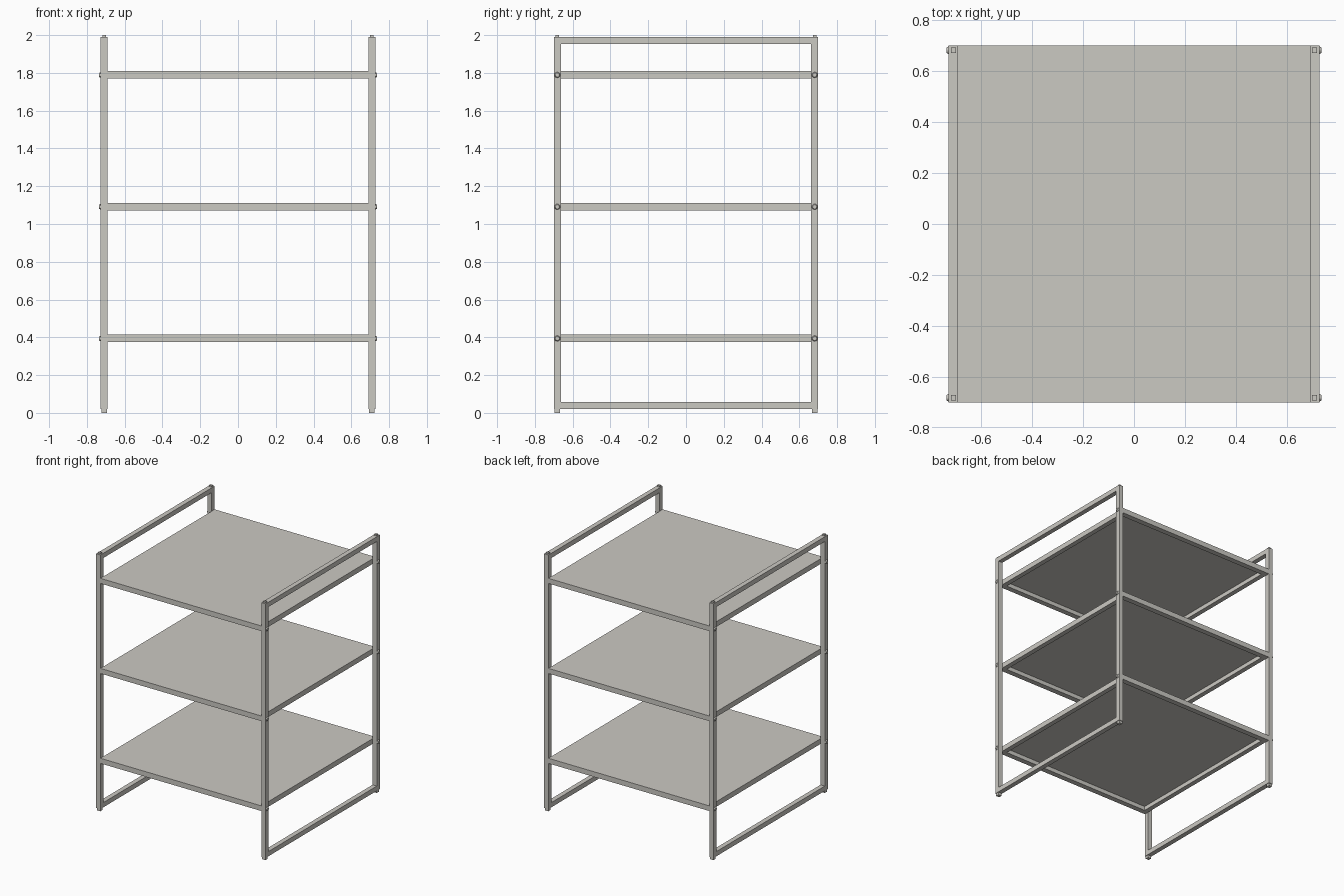
import bpy, bmesh, math
from mathutils import Matrix

if "Cube" in bpy.data.objects:
    bpy.data.objects.remove(bpy.data.objects["Cube"])

mat = bpy.data.materials.new("warm grey")
mat.diffuse_color = (0.60, 0.585, 0.545, 1)
mat.use_nodes = True
mat.node_tree.nodes["Principled BSDF"].inputs["Base Color"].default_value = mat.diffuse_color


def finish(name, bm):
    me = bpy.data.meshes.new(name)
    bm.to_mesh(me)
    bm.free()
    me.materials.append(mat)
    ob = bpy.data.objects.new(name, me)
    bpy.context.collection.objects.link(ob)
    return ob


def box(name, x0, x1, y0, y1, z0, z1):
    bm = bmesh.new()
    m = Matrix.Translation(((x0 + x1) / 2, (y0 + y1) / 2, (z0 + z1) / 2))
    bmesh.ops.create_cube(bm, size=1, matrix=m @ Matrix.Diagonal((x1 - x0, y1 - y0, z1 - z0, 1)))
    return finish(name, bm)


def bolt(name, x, y, z, side):
    bm = bmesh.new()
    m = Matrix.Translation((x, y, z)) @ Matrix.Rotation(side * math.pi / 2, 4, 'Y')
    bmesh.ops.create_cone(bm, cap_ends=True, segments=16, radius1=0.015, radius2=0.011,
                          depth=0.008, matrix=m)
    return finish(name, bm)


XI, XO = 0.69, 0.727       # inner and outer side of the posts
YI, YO = 0.663, 0.70       # inner and outer depth of the posts
Z0, Z1, T = 0.02, 1.99, 0.037
SHELVES = (0.374, 1.071, 1.769)
H = 0.04                   # shelf height
PANEL = 0.008

for s, side in ((-1, "left"), (1, "right")):
    xa, xb = sorted((s * XI, s * XO))
    xc = (xa + xb) / 2
    # side frame rails at floor and top
    box(side + "_bottom_rail", xa, xb, -YI, YI, Z0, Z0 + T)
    box(side + "_top_rail", xa, xb, -YI, YI, Z1 - T, Z1)
    for t, end in ((-1, "front"), (1, "back")):
        ya, yb = sorted((t * YI, t * YO))
        yc = (ya + yb) / 2
        n = f"{end}_{side}_"
        # post with foot and top plug
        box(n + "post", xa, xb, ya, yb, Z0, Z1)
        box(n + "foot", xc - .014, xc + .014, yc - .014, yc + .014, 0, Z0)
        box(n + "top_plug", xc - .01, xc + .01, yc - .01, yc + .01, Z1, 2.0)
        # bolt heads holding the shelves
        for z in SHELVES:
            bolt(n + "bolt", s * (XO + .004), yc, z + H / 2, s)

# shelves: a frame of rails under a thin panel
for z, level in zip(SHELVES, ("lower", "middle", "upper")):
    zt = z + H - PANEL
    box(level + "_shelf_panel", -XI, XI, -YO, YO, zt, z + H)
    for s in (-1, 1):
        ya, yb = sorted((s * (YO - .042), s * YO))
        box(level + "_shelf_long_rail", -XI, XI, ya, yb, z, zt)
        xa, xb = sorted((s * (XI - T), s * XI))
        box(level + "_shelf_side_rail", xa, xb, -YO + .042, YO - .042, z, zt)
